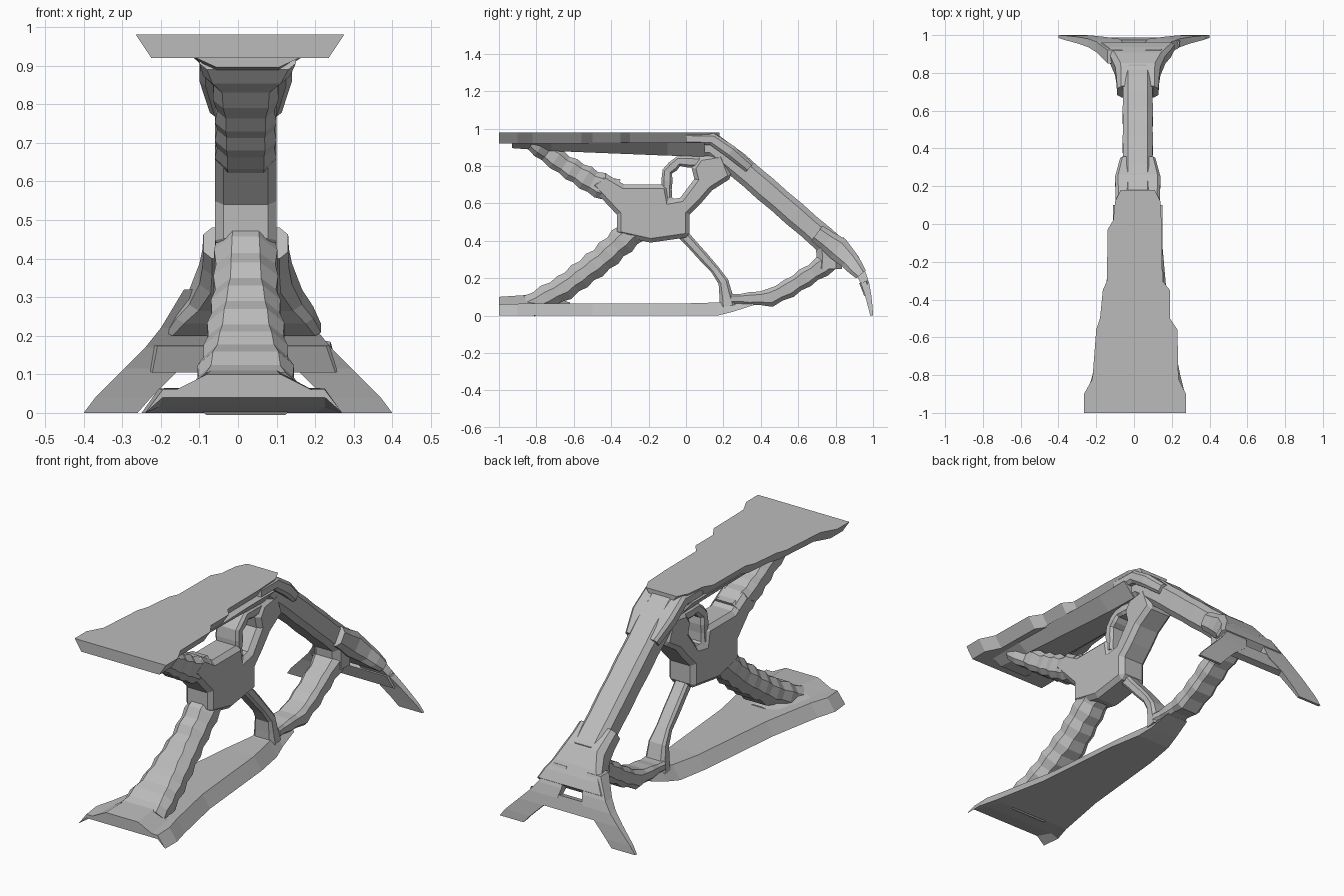
import bpy, bmesh
from mathutils import Vector

cube = bpy.data.objects.get("Cube")
if cube:
    bpy.data.objects.remove(cube, do_unlink=True)

grey = bpy.data.materials.new("plain grey")
grey.use_nodes = True
colour = (0.5, 0.5, 0.5, 1)
grey.diffuse_color = colour
grey.node_tree.nodes["Principled BSDF"].inputs["Base Color"].default_value = colour


def finish(name, bm):
    bmesh.ops.recalc_face_normals(bm, faces=bm.faces)
    mesh = bpy.data.meshes.new(name)
    bm.to_mesh(mesh)
    bm.free()
    mesh.materials.append(grey)
    obj = bpy.data.objects.new(name, mesh)
    bpy.context.collection.objects.link(obj)
    return obj


def loft(name, rings):
    """Skin a list of matching rings and cap both ends."""
    bm = bmesh.new()
    loops = [[bm.verts.new(p) for p in ring] for ring in rings]
    for a, b in zip(loops, loops[1:]):
        for i in range(len(a)):
            j = (i + 1) % len(a)
            bm.faces.new((a[i], a[j], b[j], b[i]))
    bm.faces.new(loops[0])
    bm.faces.new(loops[-1])
    return finish(name, bm)


def resample(stations, step):
    """Split each span of the station list into short even pieces."""
    out = []
    for a, b in zip(stations, stations[1:]):
        a, b = Vector(a), Vector(b)
        n = max(1, round((b - a).length / step))
        out += [a.lerp(b, i / n) for i in range(n)]
    return out + [Vector(stations[-1])]


def arm(name, stations, step=0.05, notch=0.85, chamfer=0.45):
    """Chamfered strut; stations are (y, z, half depth, x min, x max)."""
    pts = resample(stations, step)
    rings = []
    for k, (y, z, h, x0, x1) in enumerate(pts):
        a, b = pts[max(k - 1, 0)], pts[min(k + 1, len(pts) - 1)]
        t = Vector((b[0] - a[0], b[1] - a[1])).normalized()
        ny, nz = -t.y, t.x
        s = notch if k % 2 else 1
        mid, w, d = (x0 + x1) / 2, (x1 - x0) / 2 * (1 + s) / 2, h * s
        c = min(w, d) * chamfer
        outline = [(w, d - c), (w - c, d), (c - w, d), (-w, d - c),
                   (-w, c - d), (c - w, -d), (w - c, -d), (w, c - d)]
        rings.append([(mid + u, y + ny * v, z + nz * v) for u, v in outline])
    return loft(name, rings)


def plate(name, stations, inset_low, inset_high):
    """Tapering plate; stations are (y, x min, x max, z low, z high, underside arch)."""
    return loft(name, [[(x0 + inset_low, y, lo),
                        (x0 + inset_low + .045, y, lo + arch),
                        (x1 - inset_low - .045, y, lo + arch),
                        (x1 - inset_low, y, lo),
                        (x1 - inset_high, y, hi), (x0 + inset_high, y, hi)]
                       for y, x0, x1, lo, hi, arch in stations])


# Top plate in stepped widths, with the narrow rib under it
steps = [(-1, -.265, .275), (-.9, -.265, .275), (-.82, -.22, .235), (-.56, -.2, .23),
         (-.5, -.18, .19), (-.35, -.165, .19), (-.3, -.143, .15), (-.03, -.14, .148),
         (.02, -.11, .145), (.12, -.1, .14), (.18, -.07, .11)]
plate("top_plate", [(y, a, b, .92, .98, 0) for y, a, b in steps], 0.04, 0)
plate("top_rib", [(-.93, -.12, .17, .895, .925, 0), (-.72, -.12, .17, .88, .925, 0),
                  (-.1, -.11, .15, .855, .925, 0), (.1, -.11, .15, .85, .925, 0)],
      0.065, 0)

# Bottom plate, arched beneath its front edge, and raised front foot
plate("bottom_plate", [(-1, -.24, .27, 0, .06, .04), (-.9, -.25, .27, 0, .063, .015),
                       (-.8, -.22, .245, 0, .065, 0), (-.5, -.165, .185, 0, .065, 0),
                       (0, -.115, .14, 0, .065, 0), (.17, -.085, .11, 0, .07, 0),
                       (.25, -.07, .09, .02, .09, 0), (.36, -.05, .08, .055, .11, 0)],
      0, 0.045)
plate("front_foot", [(-1, -.19, .22, .045, .1, 0), (-.85, -.18, .21, .04, .11, 0),
                     (-.72, -.14, .16, .05, .1, 0), (-.62, -.12, .14, .05, .07, 0)],
      0, 0.11)

# Central web
outline = [(-.37, .47), (-.37, .43), (-.19, .39), (.02, .42), (.02, .54), (.08, .6),
           (.14, .67), (.25, .74), (.2, .87), (.07, .85), (.03, .79), (.045, .73),
           (-.03, .63), (-.085, .62), (-.1, .7), (-.33, .7), (-.43, .76), (-.52, .7),
           (-.37, .54)]
bm = bmesh.new()
base = bm.faces.new([bm.verts.new((-.06, y, z)) for y, z in outline])
side = bmesh.ops.extrude_face_region(bm, geom=[base])["geom"]
bmesh.ops.translate(bm, vec=(.16, 0, 0),
                    verts=[v for v in side if isinstance(v, bmesh.types.BMVert)])
web = finish("central_web", bm)
bevel = web.modifiers.new("chamfer", "BEVEL")
bevel.width = 0.022
bevel.segments = 1
bevel.limit_method = "ANGLE"
bevel.angle_limit = 1.2

# Struts reaching out from the web
arm("web_arch", [(-.105, .63, .03, -.05, .09), (-.1, .77, .03, -.05, .09),
                 (-.04, .825, .03, -.05, .09), (.1, .82, .033, -.05, .09)],
    notch=0.9)
arm("upper_front_brace", [(-.38, .66, .075, -.06, .1), (-.5, .715, .07, -.06, .1),
                          (-.65, .805, .06, -.06, .1), (-.74, .87, .058, -.07, .11),
                          (-.82, .925, .05, -.11, .16)])
arm("lower_front_brace", [(-.27, .465, .08, -.06, .1), (-.45, .3, .076, -.065, .105),
                          (-.65, .15, .072, -.09, .13), (-.84, .05, .062, -.12, .16)],
    chamfer=0.6)
arm("thin_strut", [(-.03, .45, .03, -.02, .06), (.155, .245, .025, -.02, .06),
                   (.2, .18, .028, -.03, .07), (.225, .05, .045, -.05, .08)],
    step=0.08, notch=0.95)
arm("lower_rear_brace", [(.24, .09, .025, -.05, .08), (.34, .09, .035, -.05, .08),
                         (.45, .095, .05, -.05, .09), (.55, .145, .052, -.05, .09),
                         (.68, .23, .055, -.05, .09), (.77, .29, .06, -.06, .1)])
arm("rear_post", [(.765, .25, .068, -.06, .1), (.77, .42, .078, -.06, .1)], notch=0.95)

# Long sloping rear beam, its wider knee and its flared end
arm("rear_beam", [(-.04, .91, .05, -.06, .1), (.14, .91, .068, -.06, .1),
                  (.27, .81, .069, -.06, .1), (.81, .345, .069, -.06, .1)],
    step=0.1, notch=0.96, chamfer=0.4)
arm("beam_knee", [(0, .945, .03, -.1, .14), (.14, .943, .035, -.1, .14),
                  (.24, .875, .035, -.1, .14), (.34, .79, .03, -.075, .115)],
    step=0.1, notch=0.96)
arm("beam_end", [(.7, .44, .05, -.09, .13), (.81, .36, .065, -.1, .14),
                 (.87, .3, .055, -.13, .17), (.935, .22, .035, -.19, .22)],
    step=0.08, notch=0.95)
arm("rear_crossbar", [(.95, .18, .025, -.22, .24), (.97, .11, .018, -.23, .26)],
    notch=1)

# Splayed rear legs
sections = [(.32, .06, .14, .85, .92), (.22, .06, .2, .91, .965),
            (.17, .075, .24, .935, .98), (.115, .15, .295, .955, .99),
            (.04, .225, .37, .975, .998), (0, .26, .4, .985, 1)]
for sign, label in ((1, "left"), (-1, "right")):
    loft(label + "_rear_leg",
         [[(sign * a, y0, z), (sign * b, y0, z), (sign * b, y1, z), (sign * a, y1, z)]
          for z, a, b, y0, y1 in sections])
